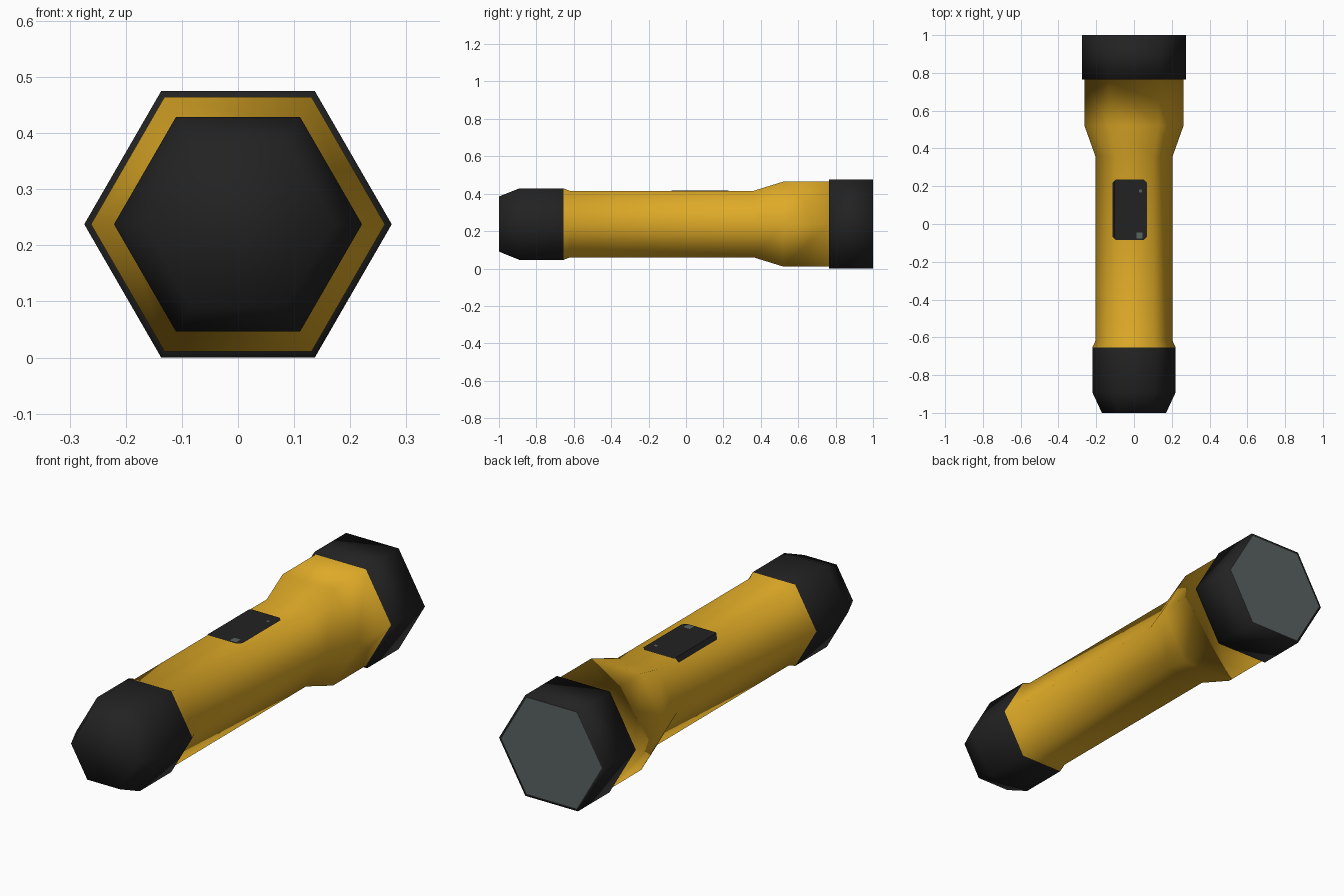
import bpy, bmesh, math

if "Cube" in bpy.data.objects:
    bpy.data.objects.remove(bpy.data.objects["Cube"])

CZ = 0.2375  # height of the torch axis


def material(name, rgb):
    m = bpy.data.materials.new(name)
    m.diffuse_color = (*rgb, 1)
    m.use_nodes = True
    m.node_tree.nodes["Principled BSDF"].inputs["Base Color"].default_value = m.diffuse_color
    return m


yellow = material("yellow_plastic", (0.73, 0.40, 0.02))
black = material("black_rubber", (0.016, 0.016, 0.016))
grey = material("grey_lens", (0.10, 0.125, 0.12))


def finish(name, bm, mats, smooth=True):
    bmesh.ops.recalc_face_normals(bm, faces=bm.faces)
    me = bpy.data.meshes.new(name)
    bm.to_mesh(me)
    bm.free()
    for m in mats:
        me.materials.append(m)
    for p in me.polygons:
        p.use_smooth = smooth
    ob = bpy.data.objects.new(name, me)
    bpy.context.collection.objects.link(ob)
    return ob


# torch body: hexagonal rings along y, coloured by position
profile = [(-1, 0.17), (-0.89, 0.221), (-0.655, 0.221), (-0.62, 0.205),
           (0.36, 0.205), (0.52, 0.262), (0.765, 0.262), (0.765, 0.274),
           (1.0, 0.274), (1.0, 0.262)]
bm = bmesh.new()
rings = []
for y, r in profile:
    rings.append([bm.verts.new((r * math.cos(i * math.pi / 3), y,
                                CZ + r * math.sin(i * math.pi / 3))) for i in range(6)])
for a, b in zip(rings, rings[1:]):
    for i in range(6):
        j = (i + 1) % 6
        bm.faces.new((a[i], a[j], b[j], b[i]))
bm.faces.new(rings[0])
lens = bm.faces.new(rings[-1])
for f in bm.faces:
    y = f.calc_center_median().y
    f.material_index = 0 if -0.655 < y < 0.764 else 1
lens.material_index = 2
finish("torch_body", bm, [yellow, black, grey])


# thin plates that follow the top of the hexagonal grip
def plate(name, x0, x1, y0, y1, c, lift, mat):
    pts = [(x0 + c, y0), (x1 - c, y0), (x1, y0 + c), (x1, y1 - c),
           (x1 - c, y1), (x0 + c, y1), (x0, y1 - c), (x0, y0 + c)]
    bm = bmesh.new()
    bm.faces.new([bm.verts.new((x, y, 0)) for x, y in pts])
    bmesh.ops.bisect_plane(bm, geom=bm.verts[:] + bm.edges[:] + bm.faces[:],
                           plane_co=(-0.1025, 0, 0), plane_no=(1, 0, 0))
    top = CZ + 0.205 * math.sqrt(3) / 2
    for v in bm.verts:
        v.co.z = top + lift - max(0, abs(v.co.x) - 0.1025) * math.sqrt(3)
    ob = finish(name, bm, [mat], False)
    if ob.data.polygons[0].normal.z < 0:
        ob.data.flip_normals()


plate("switch", -0.115, 0.07, -0.085, 0.235, 0.018, 0.003, black)
plate("switch_mark_rear", 0.012, 0.045, -0.078, -0.045, 0.002, 0.005, grey)
plate("switch_mark_front", 0.027, 0.042, 0.168, 0.182, 0.002, 0.005, grey)
